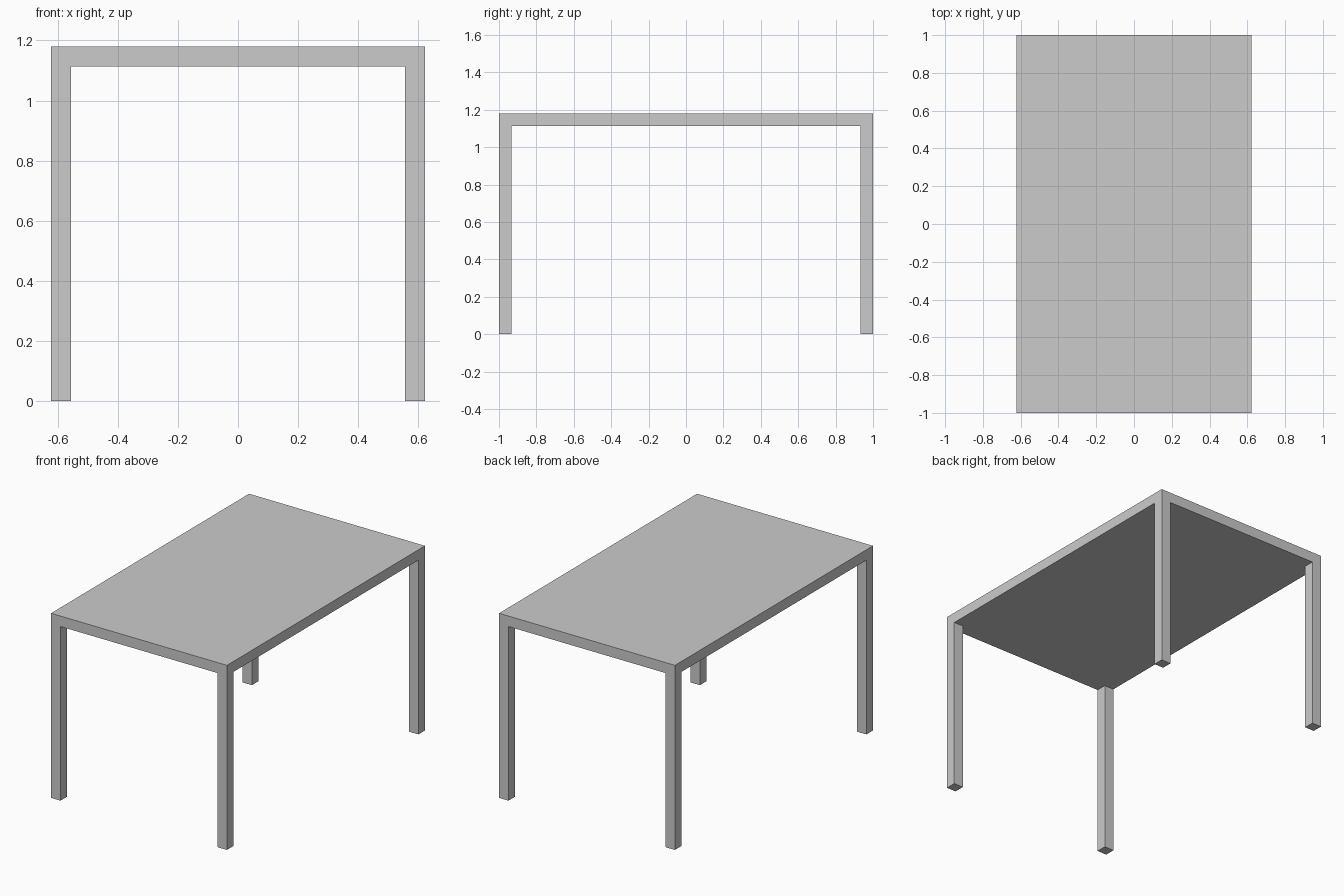
import bpy, bmesh

if "Cube" in bpy.data.objects:
    bpy.data.objects.remove(bpy.data.objects["Cube"])

# Overall sizes
HALF_X, HALF_Y = 0.622, 1.0
HEIGHT, THICK, LEG = 1.18, 0.067, 0.067
UNDER = HEIGHT - THICK

bm = bmesh.new()

# Underside as a 3x3 grid whose corner cells are the leg sections
xs = (-HALF_X, -HALF_X + LEG, HALF_X - LEG, HALF_X)
ys = (-HALF_Y, -HALF_Y + LEG, HALF_Y - LEG, HALF_Y)
grid = [[bm.verts.new((x, y, UNDER)) for y in ys] for x in xs]
cells = {(i, j): bm.faces.new((grid[i][j], grid[i][j + 1],
                               grid[i + 1][j + 1], grid[i + 1][j]))
         for i in range(3) for j in range(3)}


def extrude(faces, dz, keep=False):
    """Extrude faces vertically by dz."""
    out = bmesh.ops.extrude_face_region(bm, geom=faces, use_keep_orig=keep)["geom"]
    verts = [g for g in out if isinstance(g, bmesh.types.BMVert)]
    bmesh.ops.translate(bm, verts=verts, vec=(0, 0, dz))


# Table top: slab raised from the underside, which stays in place
extrude(list(cells.values()), THICK, keep=True)

# Legs: square posts pulled down from the four corner cells
for face in [f for f in bm.faces
             if all(abs(v.co.z - UNDER) < 1e-5 for v in f.verts)
             and abs(f.calc_center_median().x) > HALF_X - LEG
             and abs(f.calc_center_median().y) > HALF_Y - LEG]:
    extrude([face], -UNDER)

# Clean up flush faces so the frame reads as one piece
bmesh.ops.recalc_face_normals(bm, faces=bm.faces[:])
bmesh.ops.dissolve_limit(bm, angle_limit=0.01, verts=bm.verts[:], edges=bm.edges[:])

mesh = bpy.data.meshes.new("table")
bm.to_mesh(mesh)
bm.free()
table = bpy.data.objects.new("table", mesh)
bpy.context.collection.objects.link(table)
